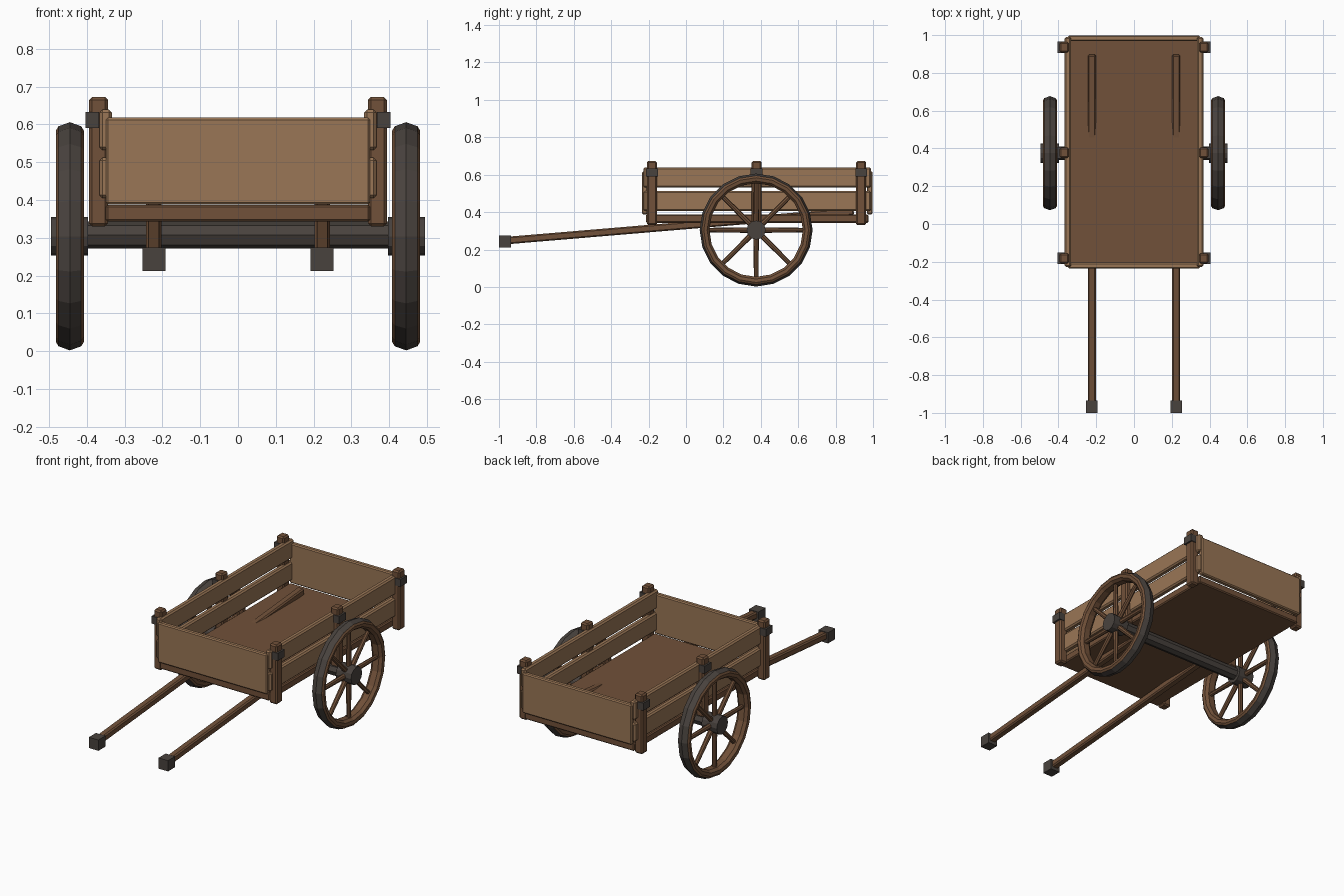
import bpy, bmesh, math
from mathutils import Vector, Matrix

if "Cube" in bpy.data.objects:
    bpy.data.objects.remove(bpy.data.objects["Cube"])


def mat(name, col):
    m = bpy.data.materials.new(name)
    m.diffuse_color = (*col, 1)
    m.use_nodes = True
    m.node_tree.nodes["Principled BSDF"].inputs["Base Color"].default_value = m.diffuse_color
    return m


LIGHT = mat("light wood", (0.32, 0.18, 0.092))
WOOD = mat("dark wood", (0.165, 0.082, 0.041))
IRON = mat("dark iron", (0.066, 0.055, 0.048))


def finish(name, bm, *mats):
    bmesh.ops.recalc_face_normals(bm, faces=bm.faces)
    me = bpy.data.meshes.new(name)
    bm.to_mesh(me)
    bm.free()
    for m in mats:
        me.materials.append(m)
    ob = bpy.data.objects.new(name, me)
    bpy.context.collection.objects.link(ob)
    return ob


def box(name, lo, hi, m, bevel=0.0):
    lo, hi = Vector(lo), Vector(hi)
    bm = bmesh.new()
    bmesh.ops.create_cube(bm, size=1)
    for v in bm.verts:
        v.co = (lo + hi) / 2 + v.co * (hi - lo)
    if bevel:
        bmesh.ops.bevel(bm, geom=bm.edges[:], offset=bevel, segments=1, affect='EDGES')
    return finish(name, bm, m)


def sided_box(name, s, x0, x1, y0, y1, z0, z1, m, bevel=0.0):
    a, b = sorted((s * x0, s * x1))
    return box(name, (a, y0, z0), (b, y1, z1), m, bevel)


def rod(name, p, q, r1, r2, sides, m):
    p, q = Vector(p), Vector(q)
    d = q - p
    bm = bmesh.new()
    rot = d.to_track_quat('Z', 'Y').to_matrix().to_4x4()
    bmesh.ops.create_cone(bm, cap_ends=True, segments=sides, radius1=r1, radius2=r2,
                          depth=d.length, matrix=Matrix.Translation((p + q) / 2) @ rot)
    return finish(name, bm, m)


WY, WZ, WX = 0.375, 0.304, 0.445   # wheel centre


def rim(name, s):
    # lathed cross-section (offset, radius); the two outermost faces are iron
    prof = [(-0.03, 0.291), (0, 0.302), (0.03, 0.291), (0.037, 0.28), (0.034, 0.262),
            (0.018, 0.25), (-0.018, 0.25), (-0.034, 0.262), (-0.037, 0.28)]
    n, k = 20, len(prof)
    bm = bmesh.new()
    rings = []
    for i in range(n):
        a = 2 * math.pi * i / n + math.pi / 2
        rings.append([bm.verts.new((s * WX + x, WY + r * math.cos(a), WZ + r * math.sin(a)))
                      for x, r in prof])
    for i in range(n):
        A, B = rings[i], rings[(i + 1) % n]
        for j in range(k):
            f = bm.faces.new((A[j], A[(j + 1) % k], B[(j + 1) % k], B[j]))
            f.material_index = 1 if j < 2 else 0
    return finish(name, bm, WOOD, IRON)


# Bed floor and end panels
box("bed_floor", (-0.35, -0.215, 0.343), (0.35, 0.975, 0.387), WOOD, 0.006)
box("front_panel", (-0.35, -0.235, 0.388), (0.35, -0.205, 0.618), LIGHT, 0.006)
box("back_panel", (-0.35, 0.968, 0.388), (0.35, 0.998, 0.618), LIGHT, 0.006)

for s, side in ((-1, "left"), (1, "right")):
    # Side slats
    for z0, part in ((0.405, "lower"), (0.532, "upper")):
        sided_box(f"{side}_{part}_slat", s, 0.333, 0.367, -0.228, 0.99,
                  z0, z0 + 0.107, LIGHT, 0.008)
    # Posts with iron straps
    for y, part in ((-0.182, "front"), (0.377, "middle"), (0.936, "back")):
        sided_box(f"{side}_{part}_post", s, 0.344, 0.394, y - 0.027, y + 0.027,
                  0.33, 0.673, WOOD, 0.008)
        sided_box(f"{side}_{part}_strap", s, 0.368, 0.404, y - 0.031, y + 0.031,
                  0.59, 0.633, IRON)
    # Sloping shaft with iron end cap
    shaft = box(f"{side}_shaft", (-0.021, -0.93, -0.02), (0.021, 0.93, 0.02), WOOD, 0.007)
    shaft.matrix_world = (Matrix.Translation((s * 0.223, -0.03, 0.326))
                          @ Matrix.Rotation(math.atan(0.084), 4, 'X'))
    sided_box(f"{side}_shaft_cap", s, 0.192, 0.253, -1.0, -0.935, 0.212, 0.274, IRON)
    # Wheel: rim, hub, spokes
    rim(f"{side}_wheel_rim", s)
    rod(f"{side}_hub", (s * 0.397, WY, WZ), (s * 0.495, WY, WZ), 0.051, 0.051, 12, IRON)
    for i in range(8):
        a = i * math.pi / 4
        c, d = math.cos(a), math.sin(a)
        rod(f"{side}_spoke_{i + 1}", (s * WX, WY + 0.03 * c, WZ + 0.03 * d),
            (s * WX, WY + 0.262 * c, WZ + 0.262 * d), 0.015, 0.012, 8, WOOD)

# Axle
rod("axle", (-0.42, WY, WZ + 0.003), (0.42, WY, WZ + 0.003), 0.036, 0.036, 8, IRON)
